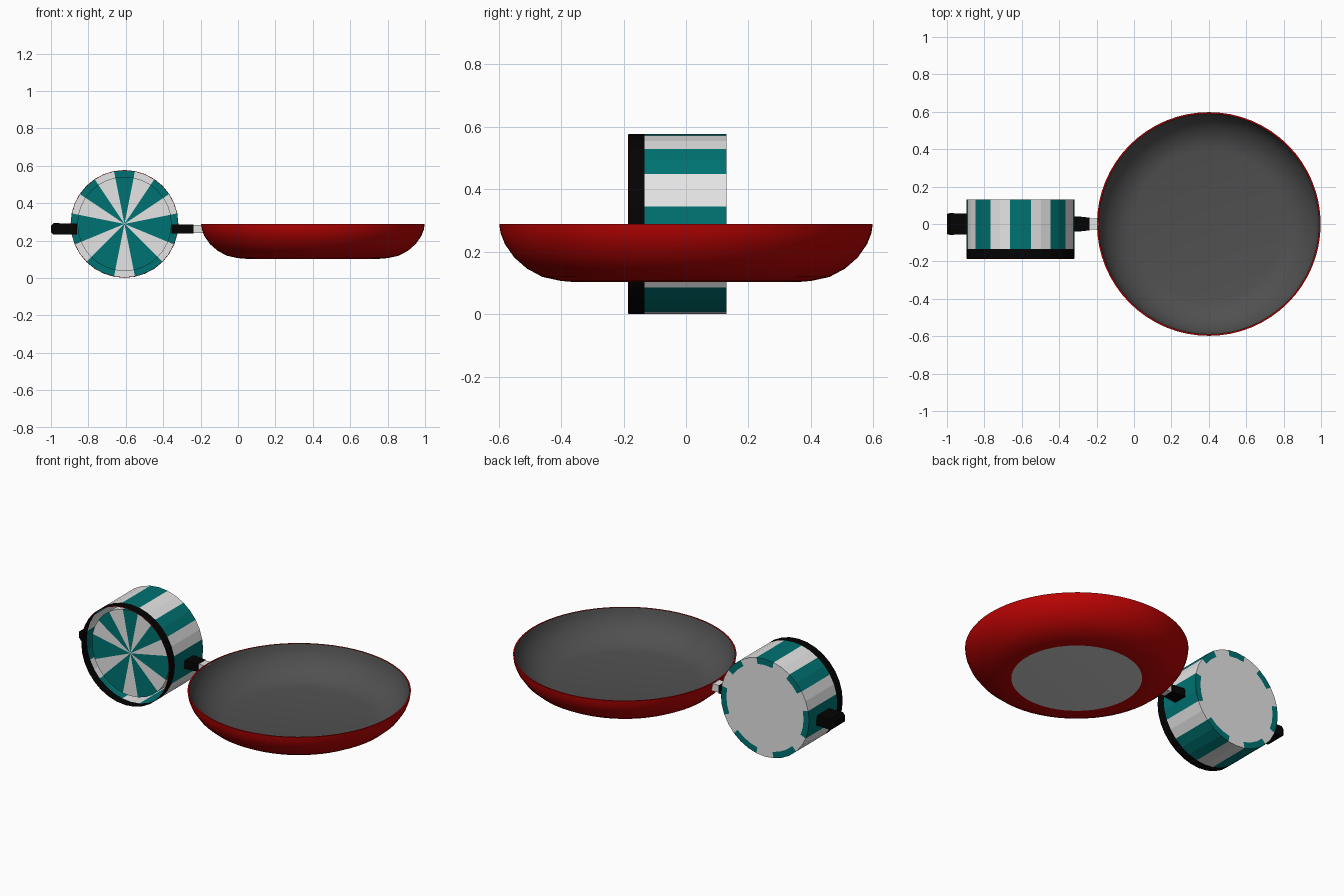
import bpy, bmesh, math
from mathutils import Vector

if "Cube" in bpy.data.objects:
    bpy.data.objects.remove(bpy.data.objects["Cube"])


def mat(name, r, g, b):
    m = bpy.data.materials.new(name)
    m.diffuse_color = (r, g, b, 1)
    m.use_nodes = True
    m.node_tree.nodes["Principled BSDF"].inputs["Base Color"].default_value = m.diffuse_color
    return m


RED = mat("red enamel", 0.5, 0.001, 0.001)
GREY = mat("dark grey coating", 0.08, 0.08, 0.08)
BASE = mat("pale grey base", 0.6, 0.6, 0.6)
TEAL = mat("teal", 0.0, 0.17, 0.17)
WHITE = mat("off white", 0.78, 0.78, 0.78)
BLACK = mat("black", 0.001, 0.001, 0.001)


def finish(name, bm, mats, smooth=False):
    me = bpy.data.meshes.new(name)
    bm.to_mesh(me)
    bm.free()
    ob = bpy.data.objects.new(name, me)
    bpy.context.collection.objects.link(ob)
    for m in mats:
        me.materials.append(m)
    if smooth:
        bpy.context.view_layer.objects.active = ob
        ob.select_set(True)
        bpy.ops.object.shade_smooth_by_angle(angle=math.radians(35))
        ob.select_set(False)
    return ob


def lathe(bm, profile, n, point, colour):
    """Rings of n points joined by quads; a zero radius makes a centre point."""
    rings = []
    for r, h in profile:
        if r == 0:
            rings.append([bm.verts.new(point(0, h, 0))] * n)
        else:
            rings.append([bm.verts.new(point(r, h, 2 * math.pi * i / n)) for i in range(n)])
    for j in range(len(rings) - 1):
        a, b = rings[j], rings[j + 1]
        for i in range(n):
            k = (i + 1) % n
            vs = list(dict.fromkeys([a[i], a[k], b[k], b[i]]))
            bm.faces.new(vs).material_index = colour(j, i)


# --- frying pan: red outside, dark inside, grey base disc
def pan_point(r, h, a):
    return (0.4 + r * math.cos(a), r * math.sin(a), h)


pan_profile = [(0, 0.102), (0.35, 0.102), (0.40, 0.106), (0.46, 0.119), (0.51, 0.146),
               (0.55, 0.181), (0.58, 0.224), (0.594, 0.26), (0.598, 0.288), (0.59, 0.288),
               (0.583, 0.26), (0.569, 0.226), (0.54, 0.187), (0.50, 0.153),
               (0.45, 0.127), (0.40, 0.117), (0, 0.115)]
bm = bmesh.new()
lathe(bm, pan_profile, 64, pan_point, lambda j, i: 2 if j == 0 else (0 if j < 9 else 1))
bmesh.ops.recalc_face_normals(bm, faces=bm.faces)
finish("frying_pan", bm, [RED, GREY, BASE], True)

# --- striped drum: axis along y, 32 facets counted clockwise from the top
CX, CZ, R, N = -0.607, 0.289, 0.288, 32
STRIPES = "TWWTTWWTTTWWTTTW"


def drum_point(r, h, a):
    return (CX + r * math.sin(a), h, CZ + r * math.cos(a))


def stripe(i):
    return 0 if STRIPES[i if i < 16 else 31 - i] == "T" else 1


def shell_colour(j, i):
    return (1, stripe(i), stripe(i), 2, 3)[j]


# outer shell, white back disc, black band at the open front, thin red lip
bm = bmesh.new()
lathe(bm, [(0, 0.13), (0.252, 0.13), (R, 0.13), (R, -0.133), (R, -0.184), (R - 0.003, -0.186)],
      N, drum_point, shell_colour)
bmesh.ops.recalc_face_normals(bm, faces=bm.faces)
finish("drum_shell", bm, [TEAL, WHITE, BLACK, RED])

# front disc with radial wedges, recessed behind the black band
bm = bmesh.new()
lathe(bm, [(0, -0.137), (0.252, -0.137), (0.252, 0.128)], N, drum_point, lambda j, i: stripe(i))
bmesh.ops.recalc_face_normals(bm, faces=bm.faces)
finish("drum_front", bm, [TEAL, WHITE])


# --- handle parts: box sections along x (x, half width, half height)
def bar(name, sections, material):
    bm = bmesh.new()
    rings = []
    for x, w, h in sections:
        rings.append([bm.verts.new(Vector((x, p * w, 0.262 + q * h)))
                      for p, q in ((1, 1), (-1, 1), (-1, -1), (1, -1))])
    for a, b in zip(rings, rings[1:]):
        for i in range(4):
            bm.faces.new((a[i], a[(i + 1) % 4], b[(i + 1) % 4], b[i]))
    bm.faces.new(rings[0])
    bm.faces.new(rings[-1])
    bmesh.ops.recalc_face_normals(bm, faces=bm.faces)
    finish(name, bm, [material])


bar("handle_end_grip", [(-1, 0.054, 0.018), (-0.985, 0.058, 0.031), (-0.86, 0.055, 0.029)], BLACK)
bar("handle_inner_grip", [(-0.355, 0.042, 0.025), (-0.3, 0.041, 0.024), (-0.237, 0.034, 0.023)], BLACK)
bar("handle_bracket", [(-0.24, 0.028, 0.021), (-0.188, 0.032, 0.022)], WHITE)
